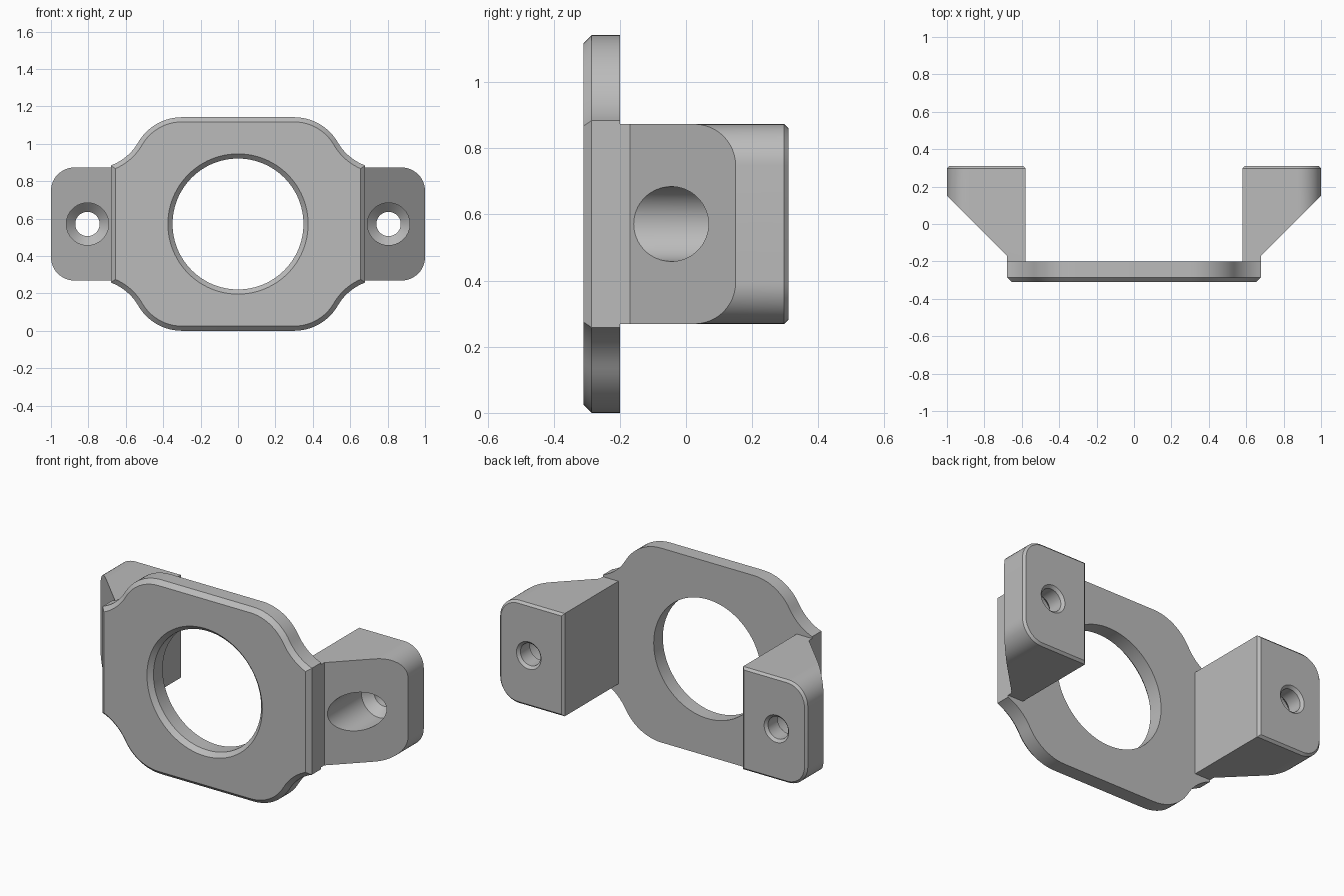
import bpy
import bmesh
import math

cube = bpy.data.objects.get("Cube")
if cube:
    bpy.data.objects.remove(cube, do_unlink=True)

ZC = 0.571          # height of the centre line

grey = bpy.data.materials.new("plain grey")
grey.use_nodes = True
COLOUR = (0.5, 0.5, 0.5, 1)
grey.diffuse_color = COLOUR
grey.node_tree.nodes["Principled BSDF"].inputs["Base Color"].default_value = COLOUR


def loft(name, rings):
    """Closed solid through (y, [(x, z), ...]) rings; z is measured from the centre line."""
    bm = bmesh.new()
    loops = [[bm.verts.new((x, y, z + ZC)) for x, z in pts] for y, pts in rings]
    for a, b in zip(loops, loops[1:]):
        for i in range(len(a)):
            j = (i + 1) % len(a)
            bm.faces.new((a[i], a[j], b[j], b[i]))
    bm.faces.new(loops[0])
    bm.faces.new(loops[-1])
    bmesh.ops.recalc_face_normals(bm, faces=bm.faces)
    mesh = bpy.data.meshes.new(name)
    bm.to_mesh(mesh)
    bm.free()
    mesh.materials.append(grey)
    ob = bpy.data.objects.new(name, mesh)
    bpy.context.collection.objects.link(ob)
    return ob


def arc(cx, cz, r, a0, a1, n):
    angles = [math.radians(a0 + (a1 - a0) * i / n) for i in range(n + 1)]
    return [(cx + r * math.cos(a), cz + r * math.sin(a)) for a in angles]


def turned(name, profile, cx=0.0, n=64):
    """Solid of revolution about a front-to-back axis from (radius, y) pairs."""
    return loft(name, [(y, arc(cx, 0, r, 0, 360, n)[:-1]) for r, y in profile])


def activate(ob):
    bpy.ops.object.select_all(action='DESELECT')
    ob.select_set(True)
    bpy.context.view_layer.objects.active = ob


def cut(ob, cutter):
    cutter.hide_render = True
    mod = ob.modifiers.new("cut", 'BOOLEAN')
    mod.operation = 'DIFFERENCE'
    mod.solver = 'EXACT'
    mod.object = cutter
    activate(ob)
    bpy.ops.object.modifier_apply(modifier=mod.name)
    bpy.data.objects.remove(cutter, do_unlink=True)


def plate_outline(d):
    """Plate outline moved inwards by d: convex shoulders flowing into concave flanks."""
    big, small = 0.27, 0.28
    cx, cz = 0.30, 0.571 - big
    reach = (big + small)
    fx = cx + reach * math.cos(math.radians(30))
    fz = cz + reach * math.sin(math.radians(30))
    r = small + d
    end = 360 - math.degrees(math.acos((0.68 - d - fx) / r))
    quarter = arc(cx, cz, big - d, 90, 30, 12) + arc(fx, fz, r, 210, end, 10)[1:]
    right = quarter + [(x, -z) for x, z in reversed(quarter)]
    return right + [(-x, z) for x, z in reversed(right)]


def arm_section(d):
    """Block section with two rounded outer corners, moved inwards by d."""
    r, half = 0.125, 0.302
    upper = arc(1 - r, half - r, r - d, 90, 0, 12)
    lower = [(x, -z) for x, z in reversed(upper)]
    return [(0.58 + d, half - d)] + upper + lower + [(0.58 + d, -half + d)]


# Face plate with chamfered front rim and large bore
plate = loft("face_plate", [(-0.31, plate_outline(0.025)),
                            (-0.285, plate_outline(0)),
                            (-0.20, plate_outline(0))])
cut(plate, turned("bore_cutter", [(0.395, -0.33), (0.35, -0.285), (0.35, 0)], n=96))

# Mounting arm with chamfered back rim
arms = loft("mounting_arms", [(-0.20, arm_section(0)),
                              (0.297, arm_section(0)),
                              (0.31, arm_section(0.013))])

# Sloped outer side of the arm
wedge = [(0.68, -0.17), (0.68, -0.5), (1.3, -0.5), (1.3, 0.45)]
slope = loft("slope_cutter", [(0, [(x, y) for x, y in wedge]),
                              (1, [(x, y) for x, y in wedge])])
for v in slope.data.vertices:      # stand the wedge upright
    x, y, z = v.co
    v.co = (x, z - ZC, y * 1.4 - 0.1)
slope.data.flip_normals()
cut(arms, slope)

# Countersunk screw hole
cut(arms, turned("screw_cutter", [(0.113, -0.6), (0.113, 0.158), (0.065, 0.206),
                                  (0.065, 0.295), (0.095, 0.325), (0.095, 0.4)], cx=0.805))

# Matching arm on the other side
mirror = arms.modifiers.new("mirror", 'MIRROR')
mirror.use_axis[0] = True
activate(arms)
bpy.ops.object.modifier_apply(modifier=mirror.name)

for ob in (plate, arms):
    activate(ob)
    bpy.ops.object.shade_smooth_by_angle(angle=math.radians(25))
